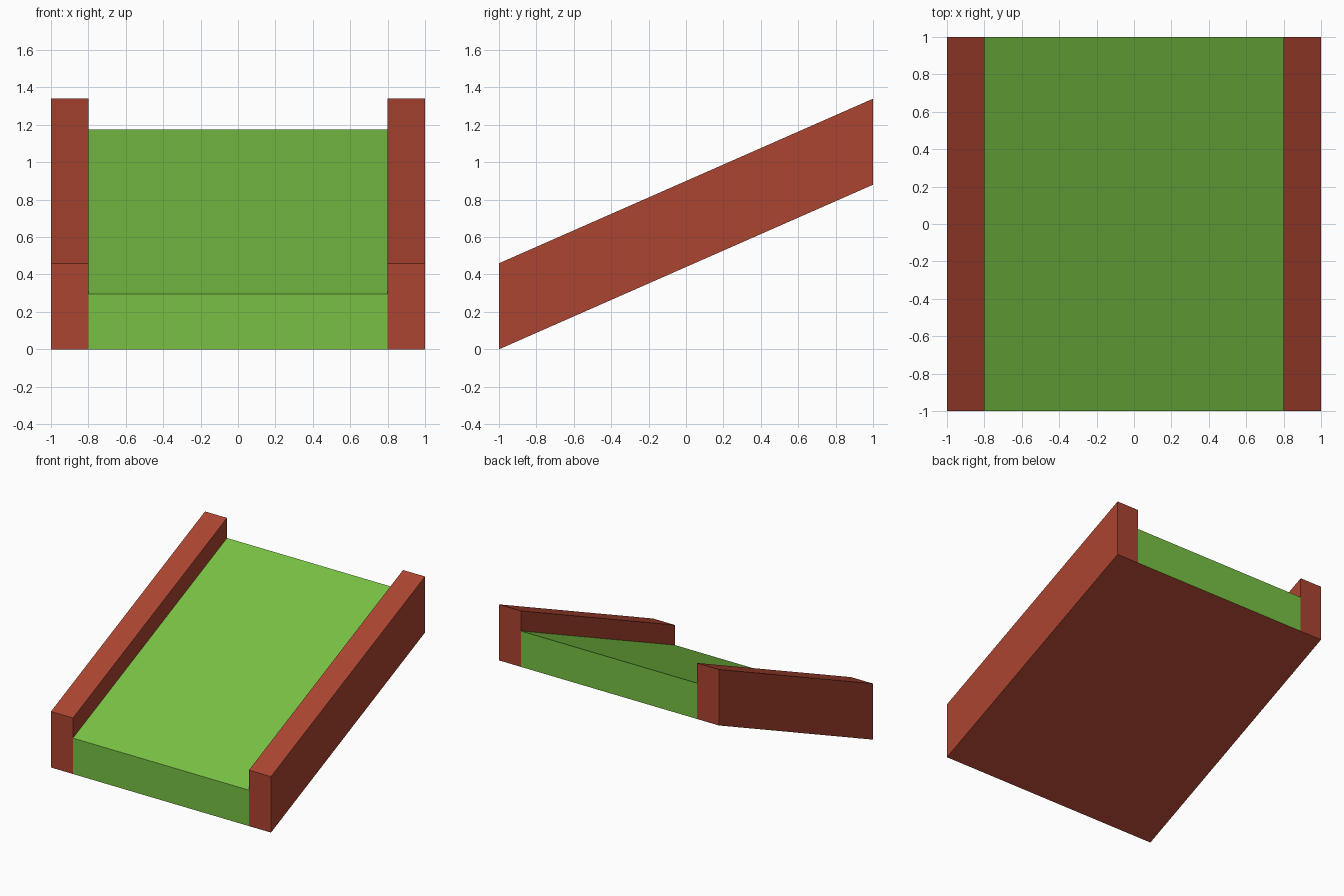
import bpy
import bmesh

if "Cube" in bpy.data.objects:
    bpy.data.objects.remove(bpy.data.objects["Cube"])

RISE = 0.88      # height gained from front to back
BED_H = 0.295    # upright thickness of the green bed
RAIL_H = 0.46    # upright height of the side rails


def material(name, color):
    m = bpy.data.materials.new(name)
    m.diffuse_color = (*color, 1)
    m.use_nodes = True
    m.node_tree.nodes["Principled BSDF"].inputs["Base Color"].default_value = m.diffuse_color
    return m


brick = material("brick_red", (0.41, 0.058, 0.031))
grass = material("grass_green", (0.188, 0.527, 0.056))


def sloped_block(name, x0, x1, height, mats):
    """Box two units long, sheared so its floor climbs towards the back."""
    bm = bmesh.new()
    bmesh.ops.create_cube(bm, size=2)
    for v in bm.verts:
        v.co.x = x1 if v.co.x > 0 else x0
        v.co.z = (height if v.co.z > 0 else 0) + RISE * (v.co.y + 1) / 2
    bm.normal_update()
    # The last material slot covers the underside
    for f in bm.faces:
        f.material_index = len(mats) - 1 if f.normal.z < -0.5 else 0
    mesh = bpy.data.meshes.new(name)
    bm.to_mesh(mesh)
    bm.free()
    for m in mats:
        mesh.materials.append(m)
    obj = bpy.data.objects.new(name, mesh)
    bpy.context.collection.objects.link(obj)
    return obj


# Green bed with a red underside
sloped_block("ramp_bed", -0.8, 0.8, BED_H, [grass, brick])

# Side rails
sloped_block("left_rail", -1.0, -0.8, RAIL_H, [brick])
sloped_block("right_rail", 0.8, 1.0, RAIL_H, [brick])
